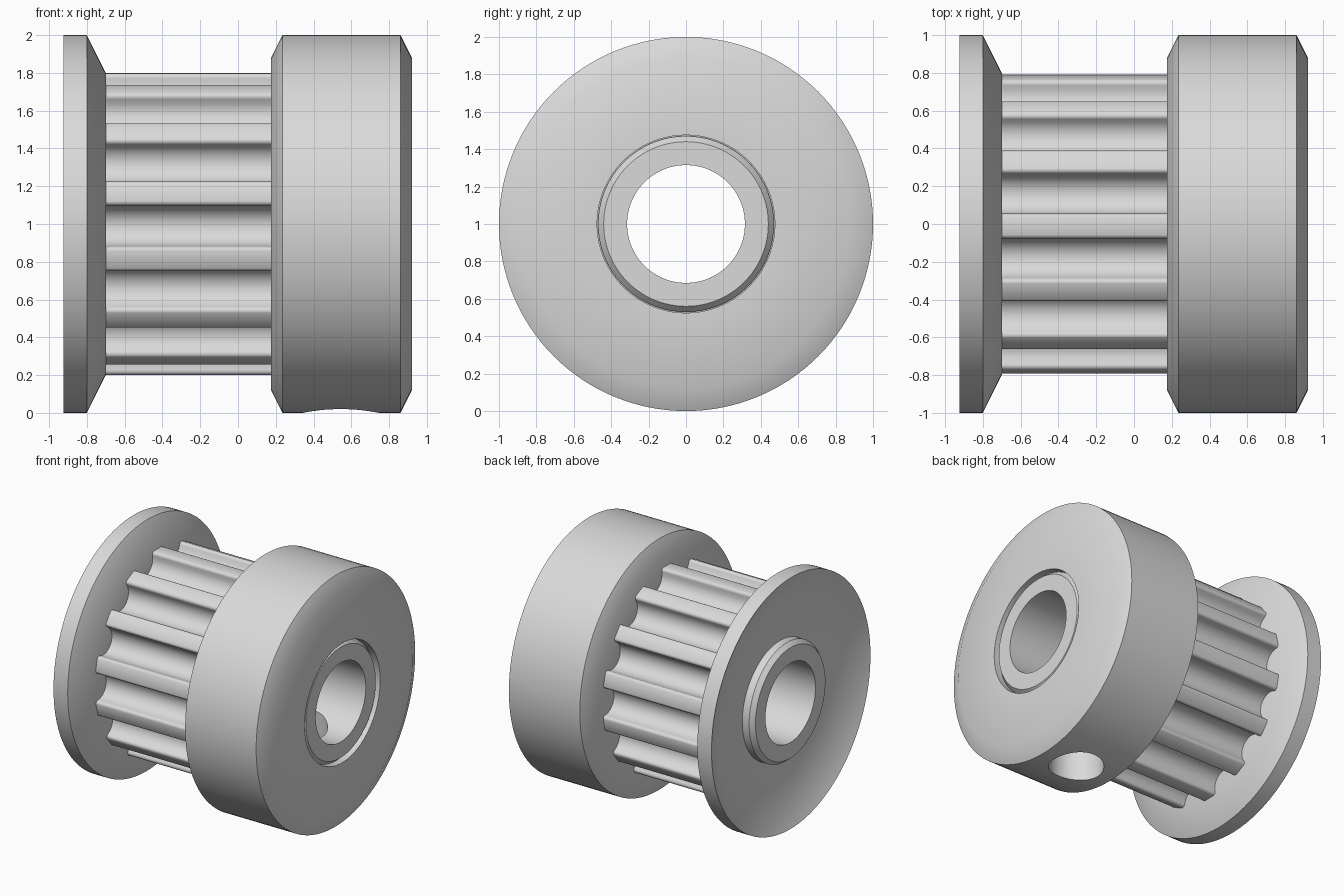
import bpy, bmesh
from math import sin, cos, pi, radians

if "Cube" in bpy.data.objects:
    bpy.data.objects.remove(bpy.data.objects["Cube"])

SEGMENTS = 128
BORE = 0.315
TEETH = 14

metal = bpy.data.materials.new("grey metal")
metal.use_nodes = True
grey = (0.7, 0.7, 0.7, 1)
metal.diffuse_color = grey
metal.node_tree.nodes["Principled BSDF"].inputs["Base Color"].default_value = grey


def make_object(name, bm):
    bmesh.ops.recalc_face_normals(bm, faces=bm.faces)
    mesh = bpy.data.meshes.new(name)
    bm.to_mesh(mesh)
    bm.free()
    mesh.materials.append(metal)
    obj = bpy.data.objects.new(name, mesh)
    bpy.context.collection.objects.link(obj)
    return obj


def skin_loops(name, loops):
    """Join closed loops of points, first to last and round again."""
    bm = bmesh.new()
    rings = [[bm.verts.new(p) for p in loop] for loop in loops]
    for a, b in zip(rings, rings[1:] + rings[:1]):
        for i in range(len(a)):
            bm.faces.new((a[i - 1], a[i], b[i], b[i - 1]))
    return make_object(name, bm)


def lathe(name, profile):
    """Turn a closed (x, radius) profile about the shaft axis."""
    turns = [2 * pi * i / SEGMENTS for i in range(SEGMENTS)]
    return skin_loops(name, [[(x, -r * sin(t), 1 + r * cos(t)) for t in turns]
                             for x, r in profile])


def cut(obj, cutter):
    mod = obj.modifiers.new("hole", 'BOOLEAN')
    mod.operation = 'DIFFERENCE'
    mod.solver = 'EXACT'
    mod.object = cutter
    graph = bpy.context.evaluated_depsgraph_get()
    mesh = bpy.data.meshes.new_from_object(obj.evaluated_get(graph))
    obj.modifiers.clear()
    obj.data = mesh


# Dished end flange
flange = lathe("end_flange", [(-0.925, 1), (-0.8, 1), (-0.7, 0.8), (-0.7, 0.45),
                              (-0.825, 0.45), (-0.825, 0.8)])

# Thick clamping collar with bevelled rims and a clearance around the sleeve end
collar = lathe("clamping_collar", [(0.175, 0.45), (0.175, 0.88), (0.235, 1), (0.86, 1),
                                   (0.92, 0.88), (0.92, 0.475), (0.85, 0.475), (0.85, 0.45)])

# Bored sleeve with chamfered ends
sleeve = lathe("bored_sleeve", [(-0.92, BORE), (-0.92, 0.44), (-0.885, 0.47),
                                (0.87, 0.47), (0.905, 0.44), (0.905, BORE)])

# Toothed barrel: round-bottomed grooves with rounded tooth corners
half = [(0.108 * sin(a), 0.765 - 0.108 * cos(a)) for a in (pi / 12 * i for i in range(7))]
half += [(0.132 - 0.024 * cos(a), 0.765 + 0.024 * sin(a))
         for a in (pi / 8 * i for i in range(1, 5))]
groove = [(-u, v) for u, v in reversed(half[1:])] + half
outline = []
for k in range(TEETH):
    a = radians(0.8) + 2 * pi * (k + 0.5) / TEETH
    outline += [(-(v * sin(a) + u * cos(a)), v * cos(a) - u * sin(a)) for u, v in groove]


def section(x, scale):
    return [(x, y * scale, 1 + z * scale) for y, z in outline]


barrel = skin_loops("toothed_barrel", [section(-0.76, 0.56), section(-0.76, 1),
                                       section(0.22, 1), section(0.22, 0.56)])

# Set screw hole through the underside of the collar into the bore
bm = bmesh.new()
bmesh.ops.create_cone(bm, cap_ends=True, segments=48, radius1=0.2, radius2=0.2, depth=1.2)
bmesh.ops.translate(bm, verts=bm.verts, vec=(0.545, 0, 0.4))
cutter = make_object("screw_hole_cutter", bm)
cutter.hide_render = True
for part in (collar, sleeve):
    cut(part, cutter)
bpy.data.objects.remove(cutter)

# Smooth shading with crisp edges
bpy.ops.object.select_all(action='DESELECT')
for part in (flange, collar, sleeve, barrel):
    part.select_set(True)
bpy.context.view_layer.objects.active = flange
bpy.ops.object.shade_smooth_by_angle(angle=radians(30))
